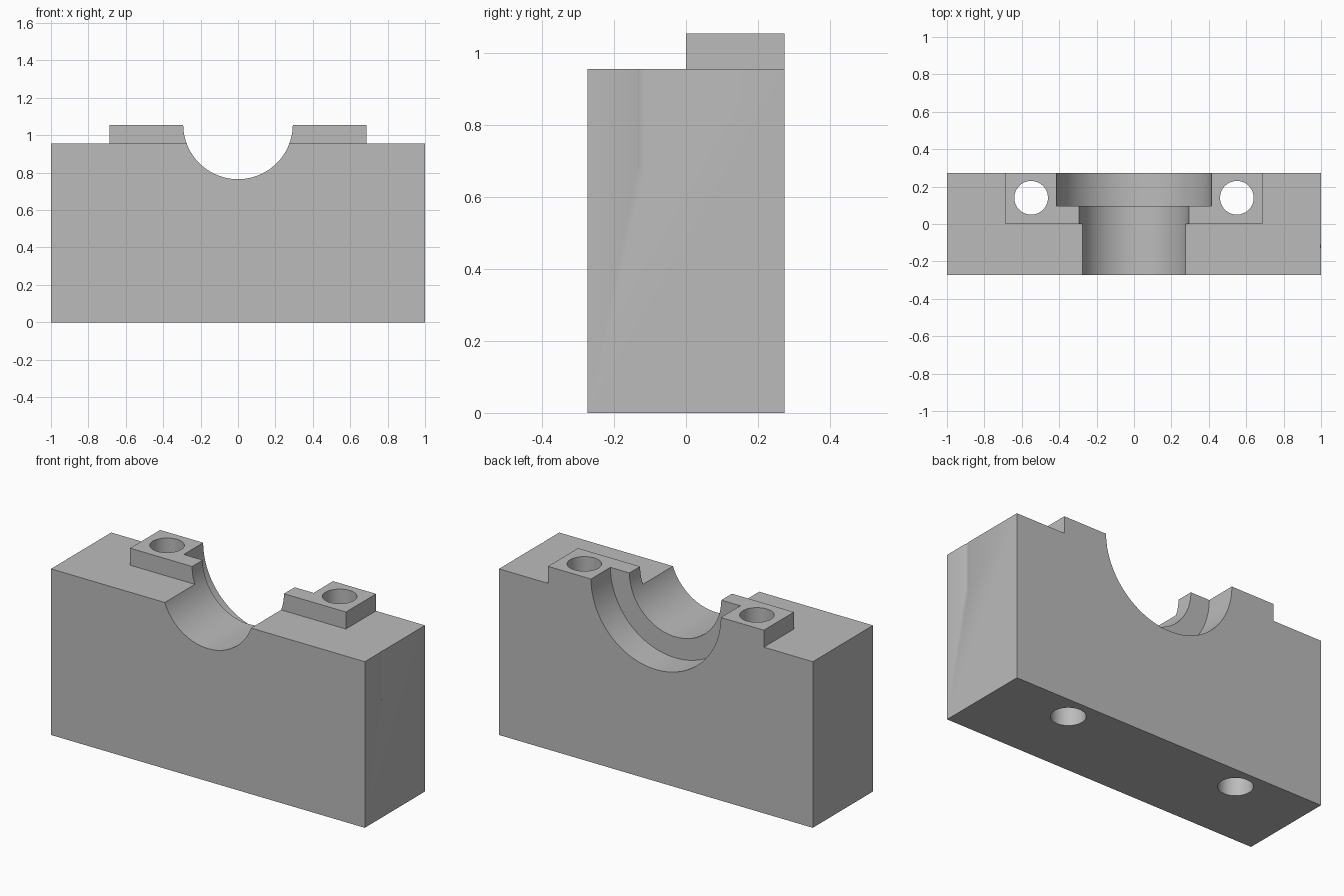
import bpy
import math

cube = bpy.data.objects.get("Cube")
if cube:
    bpy.data.objects.remove(cube, do_unlink=True)

HALF_DEPTH = 0.274
BLOCK_TOP, PAD_TOP = 0.957, 1.055

grey = bpy.data.materials.new("plain grey")
grey.use_nodes = True
colour = (0.5, 0.5, 0.5, 1)
grey.diffuse_color = colour
grey.node_tree.nodes["Principled BSDF"].inputs["Base Color"].default_value = colour


def box(name, low, high):
    """Box between two opposite corners."""
    centre = [(a + b) / 2 for a, b in zip(low, high)]
    bpy.ops.mesh.primitive_cube_add(size=1, location=centre)
    ob = bpy.context.object
    ob.name = name
    ob.scale = [b - a for a, b in zip(low, high)]
    bpy.ops.object.transform_apply(location=True, rotation=False, scale=True)
    ob.data.materials.append(grey)
    return ob


def cylinder(name, radius, length, centre, along_y=False, sides=96):
    """Round cutter, upright or running front to back."""
    turn = (math.pi / 2, 0, 0) if along_y else (0, 0, 0)
    bpy.ops.mesh.primitive_cylinder_add(vertices=sides, radius=radius, depth=length,
                                        location=centre, rotation=turn)
    ob = bpy.context.object
    ob.name = name
    ob.hide_render = True
    ob.data.materials.append(grey)
    return ob


def combine(target, tool, operation):
    """Apply a boolean and discard the tool object."""
    mod = target.modifiers.new(tool.name, "BOOLEAN")
    mod.operation = operation
    mod.solver = "EXACT"
    mod.object = tool
    bpy.context.view_layer.objects.active = target
    bpy.ops.object.modifier_apply(modifier=mod.name)
    bpy.data.objects.remove(tool, do_unlink=True)


# Main block with the raised bolt pads along its rear half
block = box("bearing_block", (-1, -HALF_DEPTH, 0), (1, HALF_DEPTH, BLOCK_TOP))
pad = box("bolt_pads", (-0.688, 0, BLOCK_TOP - 0.1), (0.688, HALF_DEPTH, PAD_TOP))
combine(block, pad, "UNION")

# Half-round saddle and its wider rear counterbore
saddle = cylinder("saddle_bore", 0.293, 1, (0, 0, PAD_TOP + 0.003), along_y=True)
combine(block, saddle, "DIFFERENCE")
counterbore = cylinder("counterbore", 0.414, 0.4, (0, 0.297, PAD_TOP + 0.003), along_y=True)
combine(block, counterbore, "DIFFERENCE")

# Through holes for the bolts
for side in (-1, 1):
    hole = cylinder("bolt_hole", 0.09, 3, (side * 0.55, 0.14, 0.5), sides=64)
    combine(block, hole, "DIFFERENCE")

# Shallow upright groove in the left end face
groove = cylinder("end_groove", 0.045, 0.4, (1.0425, -0.12, 0.88))
combine(block, groove, "DIFFERENCE")

# Smooth bores, crisp edges
bpy.ops.object.select_all(action="DESELECT")
block.select_set(True)
bpy.context.view_layer.objects.active = block
bpy.ops.object.shade_smooth_by_angle(angle=math.radians(25))
